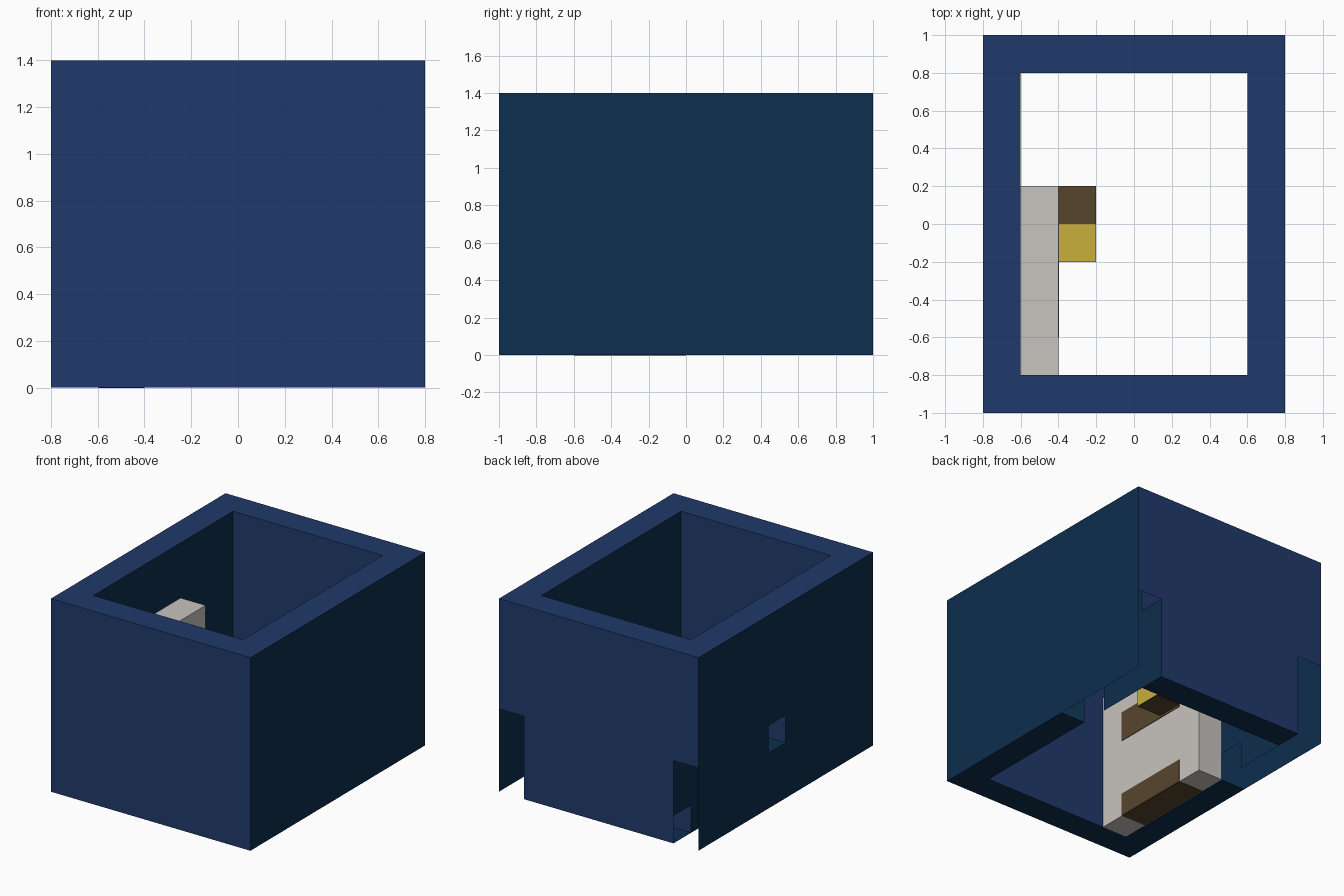
import bpy, bmesh

if "Cube" in bpy.data.objects:
    bpy.data.objects.remove(bpy.data.objects["Cube"])

U = 0.2  # grid step: all positions below are in grid steps


def material(name, hex_code):
    def lin(c):
        c /= 255
        return c / 12.92 if c <= 0.04045 else ((c + 0.055) / 1.055) ** 2.4
    m = bpy.data.materials.new(name)
    m.diffuse_color = [lin(int(hex_code[i:i + 2], 16)) for i in (0, 2, 4)] + [1]
    m.use_nodes = True
    m.node_tree.nodes["Principled BSDF"].inputs["Base Color"].default_value = m.diffuse_color
    return m


NAVY = material("navy_blue", "203A6B")
TEAL = material("dark_teal", "0D2E4E")
GRAY = material("warm_gray", "C8C4BF")
BROWN = material("dark_brown", "57452C")
YELLOW = material("yellow", "C9B03C")


def panel(bm, axis, pos, u, v, side, mat, holes=()):
    """Flat sheet of grid cells across one axis, skipping cells in the holes (u0, u1, v0, v1)."""
    for a in range(*u):
        for b in range(*v):
            if any(h[0] <= a < h[1] and h[2] <= b < h[3] for h in holes):
                continue
            pts = [(a, b), (a + 1, b), (a + 1, b + 1), (a, b + 1)]
            vs = []
            for p in pts:
                co = list(p)
                co.insert(axis, pos)
                vs.append(bm.verts.new([c * U for c in co]))
            f = bm.faces.new(vs)
            f.normal_update()
            if f.normal[axis] * side < 0:
                f.normal_flip()
            f.material_index = mat


def finish(name, bm, mats):
    bmesh.ops.remove_doubles(bm, verts=bm.verts, dist=1e-5)
    me = bpy.data.meshes.new(name)
    bm.to_mesh(me)
    bm.free()
    for m in mats:
        me.materials.append(m)
    ob = bpy.data.objects.new(name, me)
    bpy.context.collection.objects.link(ob)


def block(name, lo, hi, mat):
    bm = bmesh.new()
    bmesh.ops.create_cube(bm, size=1)
    for vert in bm.verts:
        vert.co = [(lo[i] if vert.co[i] < 0 else hi[i]) * U for i in range(3)]
    finish(name, bm, [mat])


N, T = 0, 1
# outer skin, with a window on the left and two open slots at the back corners
bm = bmesh.new()
panel(bm, 0, 4, (-5, 5), (0, 7), 1, T)
panel(bm, 0, -4, (-5, 5), (0, 7), -1, T, [(0, 1, 2, 3)])
panel(bm, 1, -5, (-4, 4), (0, 7), -1, N)
panel(bm, 1, 5, (-4, 4), (0, 7), 1, N, [(-4, -3, 0, 3), (3, 4, 0, 3)])
# top rim and bottom rim (bottom open under the rear of both side walls)
room = (-3, 3, -4, 4)
panel(bm, 2, 7, (-4, 4), (-5, 5), 1, N, [room])
panel(bm, 2, 0, (-4, 4), (-5, 5), -1, T, [room, (-4, -3, 1, 5), (3, 4, 1, 5)])
finish("outer_wall", bm, [NAVY, TEAL])

# inner skin facing the room
bm = bmesh.new()
panel(bm, 0, 3, (-4, 4), (0, 7), -1, T, [(1, 2, 0, 1)])
panel(bm, 0, -3, (-4, 4), (0, 7), 1, T, [(1, 2, 0, 1)])
panel(bm, 1, -4, (-3, 3), (0, 7), 1, N)
panel(bm, 1, 4, (-3, 3), (0, 7), -1, N)
finish("inner_wall", bm, [NAVY, TEAL])

# partitions closing the corner slots
bm = bmesh.new()
panel(bm, 0, 3, (4, 5), (0, 3), 1, T)
panel(bm, 0, -3, (4, 5), (1, 3), -1, T)
finish("corner_partitions", bm, [NAVY, TEAL])

# window recess in the left wall
bm = bmesh.new()
panel(bm, 1, 0, (-4, -3), (2, 3), 1, N)
panel(bm, 1, 1, (-4, -3), (2, 3), -1, N)
panel(bm, 2, 2, (-4, -3), (0, 1), 1, T)
panel(bm, 2, 3, (-4, -3), (0, 1), -1, T)
finish("window_recess", bm, [NAVY, TEAL])

# interior cabinet with its dark plates and two small blocks
block("cabinet", (-3, -4, 0), (-2, 1, 5), GRAY)
block("cabinet_plate_low", (-2, -3, 0), (-1.98, 0, 0.85), BROWN)
block("cabinet_plate_high", (-2, -3, 2.9), (-1.98, 0, 4), BROWN)
block("cabinet_plate_bottom", (-2.98, -3, -0.01), (-2, 0, 0), BROWN)
block("brown_block", (-2, 0, 3), (-1, 1, 4), BROWN)
block("yellow_block", (-2, -1, 3), (-1, 0, 4), YELLOW)
block("yellow_block_base", (-2, -1, 2.98), (-1, 0, 3), BROWN)
